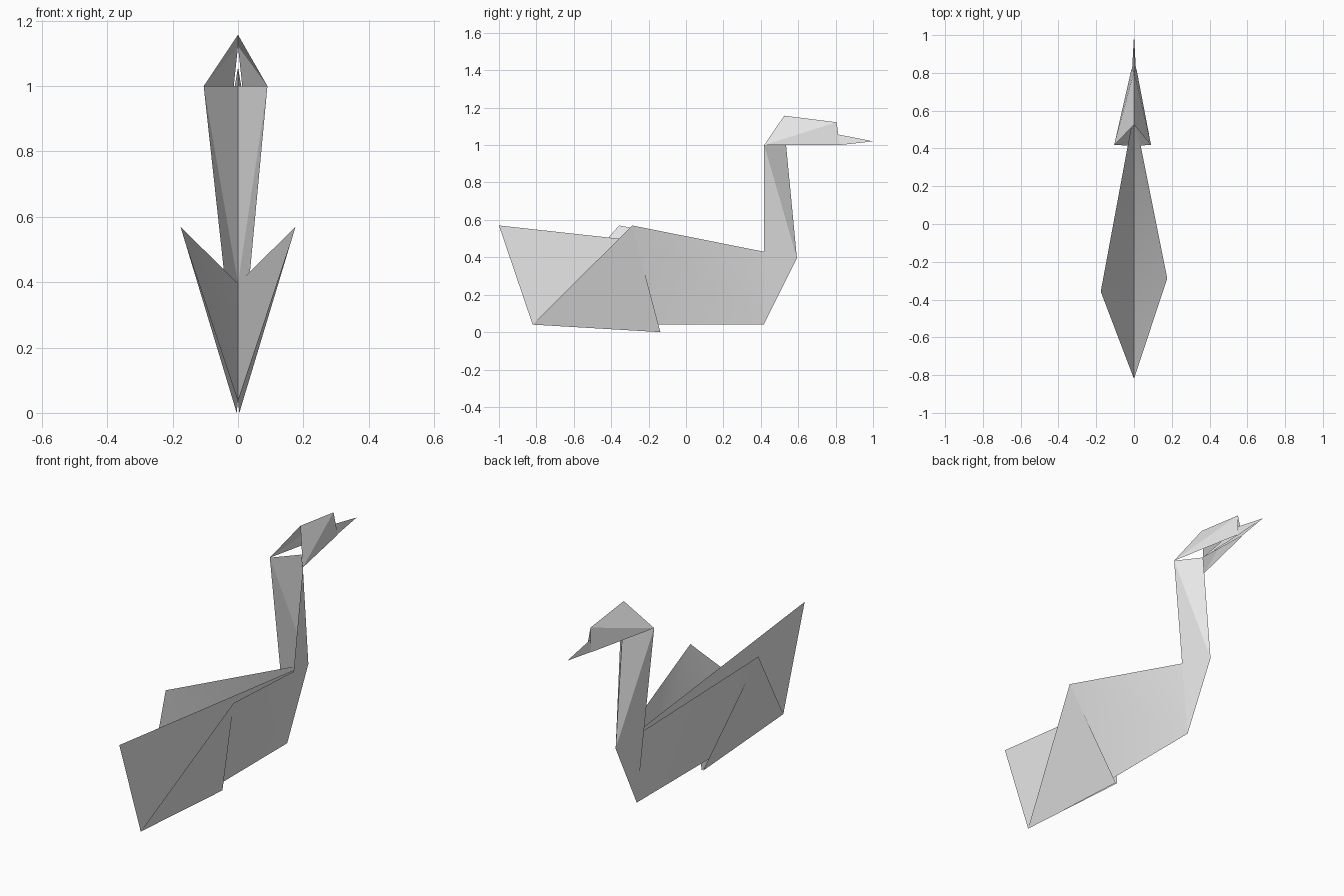
import bpy

if "Cube" in bpy.data.objects:
    bpy.data.objects.remove(bpy.data.objects["Cube"])

# One plain paper colour for the whole folded bird
paper = bpy.data.materials.new("paper_grey")
paper.diffuse_color = (0.8, 0.8, 0.8, 1.0)
paper.use_nodes = True
paper.node_tree.nodes["Principled BSDF"].inputs["Base Color"].default_value = paper.diffuse_color


def sheet(name, verts, faces, smooth=False):
    """Folded paper part: a few corner points joined by flat panels."""
    me = bpy.data.meshes.new(name)
    me.from_pydata(verts, [], faces)
    me.materials.append(paper)
    for p in me.polygons:
        p.use_smooth = smooth
    me.update()
    ob = bpy.data.objects.new(name, me)
    bpy.context.collection.objects.link(ob)
    return ob


# Shared fold corners on the centre line
keel_back = (0, -0.82, 0.04)
keel_front = (0, 0.415, 0.04)
chest = (0, 0.593, 0.395)
throat = (0, 0.535, 1.0)
crown_back = (0, 0.525, 1.157)
crown_front = (0, 0.805, 1.122)
beak_top = (0, 0.812, 1.057)
beak_tip = (0, 1.0, 1.02)

# Centre sheet with the raised tail
sheet("tail", [(0, -1.0, 0.57), keel_back, keel_front, chest], [(0, 1, 2, 3)])

# Each side: sign, wing tip y, neck corner half width
for side, s, tip_y, neck_w in (("right", 1, -0.288, 0.09),
                               ("left", -1, -0.358, 0.105)):
    wing_tip = (0.176 * s, tip_y, 0.57)
    nape = (neck_w * s, 0.418, 1.0)
    cheek = (0.013 * s, 0.822, 1.0)

    # Wing panel and the small flap folded over it
    sheet(side + "_wing", [keel_back, wing_tip, keel_front, chest],
          [(0, 2, 1), (1, 2, 3)], smooth=True)
    sheet(side + "_wing_flap",
          [keel_back, wing_tip, (0.004 * s, -0.137, 0.0)], [(0, 2, 1)])

    # Neck, a V fold open towards the tail
    sheet(side + "_neck", [nape, throat, chest, keel_front],
          [(0, 1, 2), (0, 2, 3)])

    # Head, a roof fold over the neck
    sheet(side + "_head", [nape, crown_back, crown_front, cheek],
          [(0, 1, 2), (0, 2, 3)])

    # Beak, running back inside the head to the throat
    base = (0.010 * s, 0.822, 1.0)
    sheet(side + "_beak", [beak_tip, beak_top, base, throat],
          [(0, 1, 2), (1, 3, 2)])
